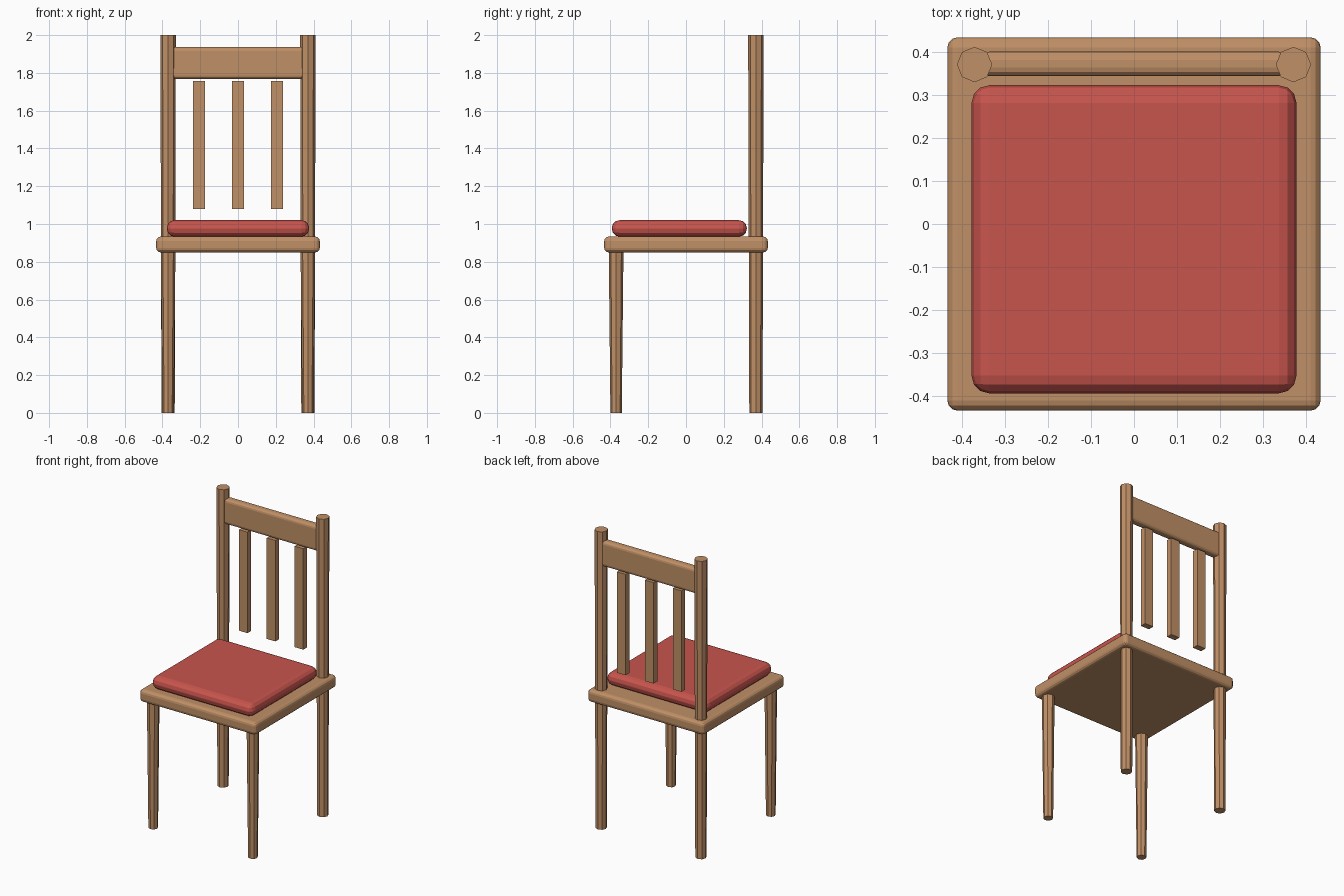
import bpy

cube = bpy.data.objects.get("Cube")
if cube:
    bpy.data.objects.remove(cube, do_unlink=True)


def make_material(name, rgb):
    mat = bpy.data.materials.new(name)
    mat.use_nodes = True
    color = (*rgb, 1.0)
    mat.diffuse_color = color
    mat.node_tree.nodes["Principled BSDF"].inputs["Base Color"].default_value = color
    return mat


wood = make_material("warm wood", (0.53, 0.28, 0.135))
fabric = make_material("red fabric", (0.58, 0.09, 0.075))


def box(name, low, high, mat, bevel=0.0, segments=3):
    """Box between two corners, with optional rounded edges."""
    centre = [(a + b) / 2 for a, b in zip(low, high)]
    bpy.ops.mesh.primitive_cube_add(size=1, location=centre)
    obj = bpy.context.object
    obj.name = name
    obj.scale = [b - a for a, b in zip(low, high)]
    bpy.ops.object.transform_apply(location=False, rotation=False, scale=True)
    obj.data.materials.append(mat)
    if bevel:
        mod = obj.modifiers.new("rounded_edges", "BEVEL")
        mod.width = bevel
        mod.segments = segments
    return obj


def turned_leg(name, x, y, height, r_bottom, r_top):
    """Eight-sided tapered post standing on the floor."""
    bpy.ops.mesh.primitive_cone_add(vertices=8, radius1=r_bottom, radius2=r_top,
                                    depth=height, location=(x, y, height / 2))
    obj = bpy.context.object
    obj.name = name
    obj.data.materials.append(wood)
    return obj


# Seat board and cushion
box("seat", (-0.433, -0.433, 0.85), (0.433, 0.433, 0.933), wood, 0.023)
box("seat_cushion", (-0.377, -0.393, 0.933), (0.377, 0.322, 1.02), fabric, 0.041)

# Front legs and full-height back posts
for side, sign in (("left", 1), ("right", -1)):
    turned_leg("front_leg_" + side, sign * 0.37, -0.37, 0.86, 0.03, 0.039)
    turned_leg("back_post_" + side, sign * 0.37, 0.37, 2.0, 0.035, 0.041)

# Top rail of the backrest
box("top_rail", (-0.355, 0.343, 1.767), (0.355, 0.4, 1.937), wood, 0.02)

# Upright slats
for label, x in (("right", -0.207), ("middle", 0.0), ("left", 0.207)):
    box("back_slat_" + label, (x - 0.032, 0.35, 1.08), (x + 0.032, 0.39, 1.757), wood)
